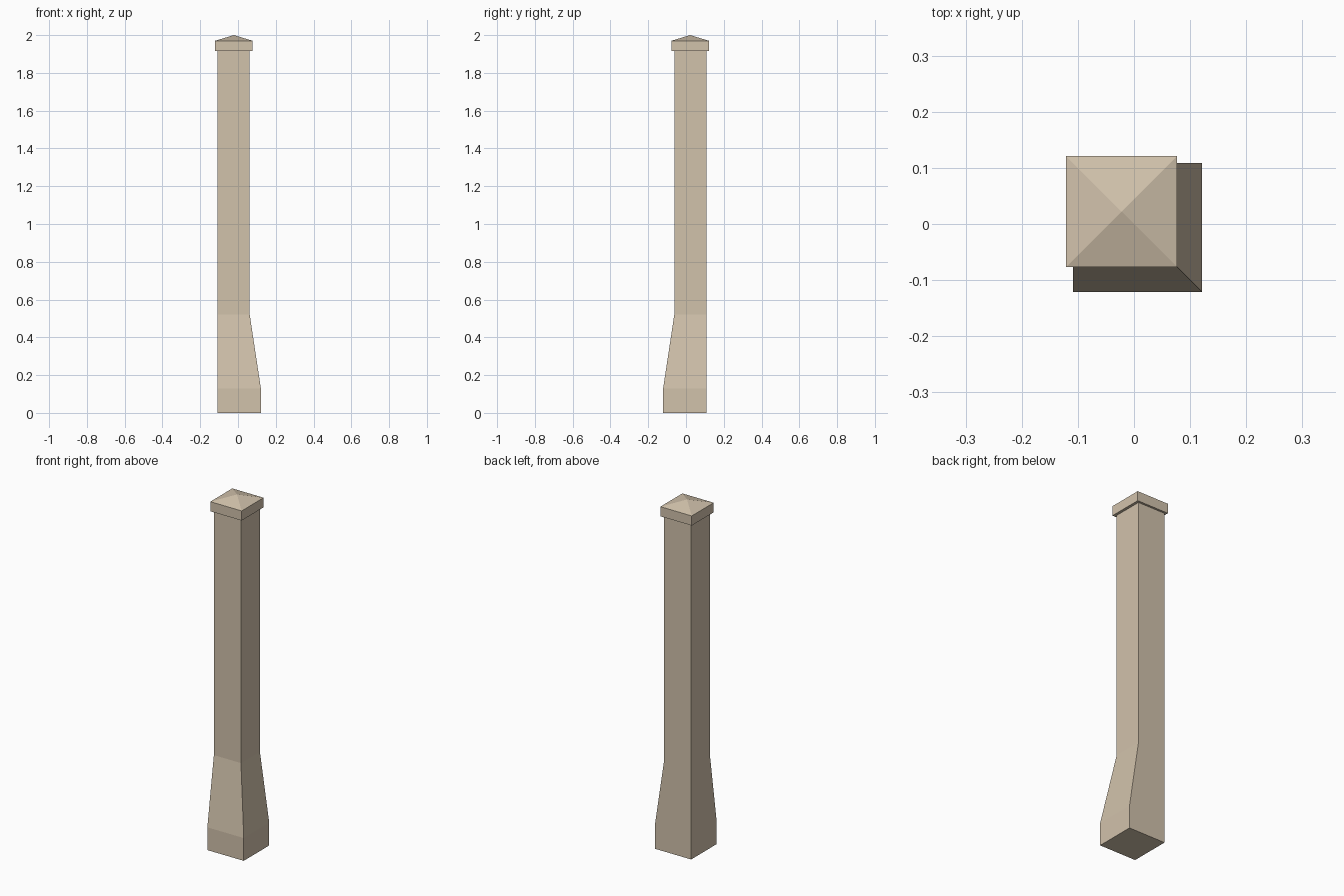
import bpy
import bmesh

cube = bpy.data.objects.get("Cube")
if cube:
    bpy.data.objects.remove(cube, do_unlink=True)

# One warm sandstone colour for the whole post
stone = bpy.data.materials.new("warm_sandstone")
stone.use_nodes = True
colour = (0.64, 0.54, 0.41, 1)
stone.diffuse_color = colour
stone.node_tree.nodes["Principled BSDF"].inputs["Base Color"].default_value = colour


def square_loft(name, sections, apex=None):
    """Loft square sections (near, far, z); x spans near..far, y is mirrored."""
    bm = bmesh.new()
    rings = []
    for near, far, z in sections:
        corners = [(near, -far), (far, -far), (far, -near), (near, -near)]
        rings.append([bm.verts.new((x, y, z)) for x, y in corners])
    bm.faces.new(rings[0][::-1])
    for low, high in zip(rings, rings[1:]):
        for i in range(4):
            j = (i + 1) % 4
            bm.faces.new((low[i], low[j], high[j], high[i]))
    top = rings[-1]
    if apex:
        tip = bm.verts.new(apex)
        for i in range(4):
            bm.faces.new((top[i], top[(i + 1) % 4], tip))
    else:
        bm.faces.new(top)
    bmesh.ops.recalc_face_normals(bm, faces=bm.faces)
    mesh = bpy.data.meshes.new(name)
    bm.to_mesh(mesh)
    bm.free()
    mesh.materials.append(stone)
    obj = bpy.data.objects.new(name, mesh)
    bpy.context.collection.objects.link(obj)
    return obj


# Post: upright foot, flare on two sides only, then straight shaft
back, foot, shaft = -0.109, 0.121, 0.062
square_loft("post_shaft", [(back, foot, 0), (back, foot, 0.13),
                           (back, shaft, 0.52), (back, shaft, 1.915)])

# Overhanging cap with a low pyramid top
square_loft("post_cap", [(-0.121, 0.077, 1.915), (-0.121, 0.077, 1.97)],
            apex=(-0.022, 0.022, 2.0))
